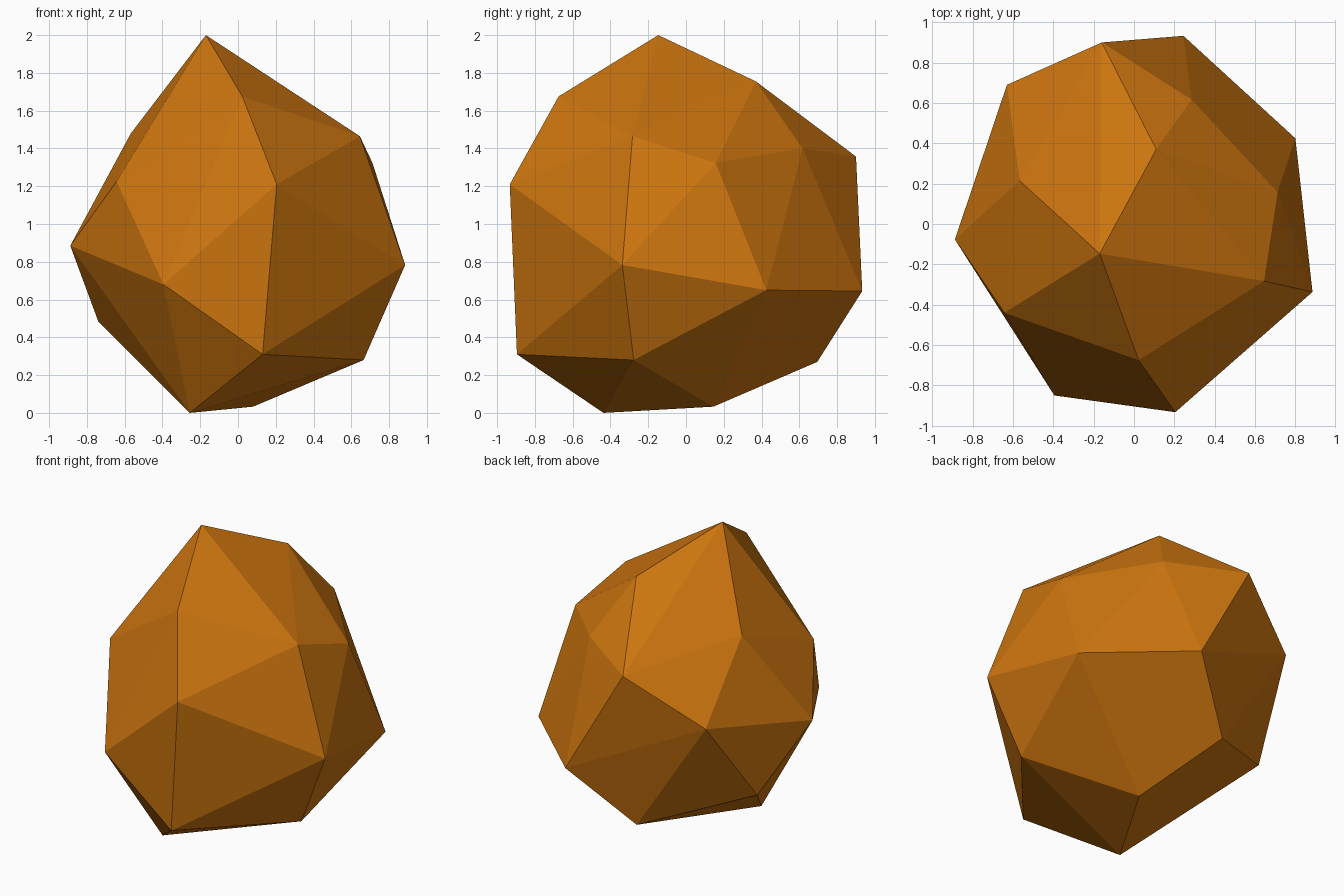
import bpy, bmesh

# Corner points of the faceted stone, from the top down
corners = [
    (-0.17, -0.147, 2.0), (0.11, 0.37, 1.755), (0.023, -0.675, 1.675),
    (-0.567, 0.215, 1.48), (0.645, -0.283, 1.465), (0.285, 0.617, 1.4),
    (-0.16, 0.90, 1.357), (0.712, 0.157, 1.323), (-0.643, -0.44, 1.225),
    (0.205, -0.933, 1.21), (-0.63, 0.69, 1.047), (-0.888, -0.077, 0.885),
    (0.885, -0.337, 0.783), (-0.395, -0.85, 0.68), (0.80, 0.425, 0.65),
    (0.245, 0.933, 0.645), (-0.74, 0.30, 0.485), (0.13, -0.895, 0.31),
    (0.665, -0.277, 0.28), (-0.12, 0.695, 0.27), (0.08, 0.145, 0.033),
    (-0.255, -0.437, 0.0),
]

# Stone body: flat facets wrapped around the corners
bm = bmesh.new()
for co in corners:
    bm.verts.new(co)
bmesh.ops.convex_hull(bm, input=bm.verts)
bmesh.ops.recalc_face_normals(bm, faces=bm.faces)
mesh = bpy.data.meshes.new("stone")
bm.to_mesh(mesh)
bm.free()
stone = bpy.data.objects.new("stone", mesh)
bpy.context.collection.objects.link(stone)

# Single amber orange colour
amber = bpy.data.materials.new("amber orange")
amber.diffuse_color = (0.60, 0.175, 0.0045, 1)
mesh.materials.append(amber)
